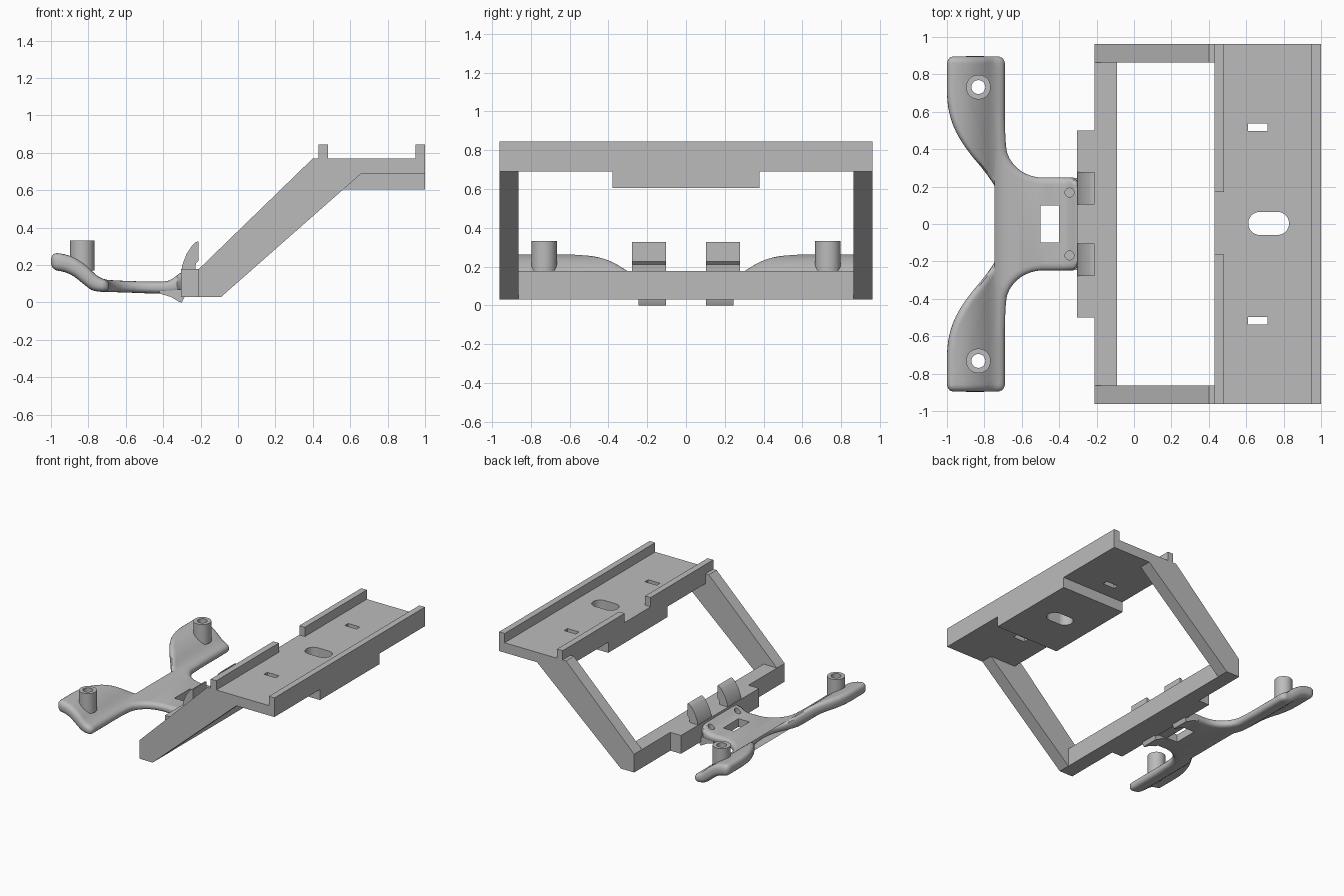
import bpy, bmesh, math
from mathutils import Vector

cube = bpy.data.objects.get("Cube")
if cube:
    bpy.data.objects.remove(cube, do_unlink=True)

grey = bpy.data.materials.new("plain_grey")
grey.use_nodes = True
GREY = (0.5, 0.5, 0.5, 1)
grey.diffuse_color = GREY
grey.node_tree.nodes["Principled BSDF"].inputs["Base Color"].default_value = GREY


def finish(name, bm, smooth=None):
    bmesh.ops.recalc_face_normals(bm, faces=bm.faces)
    mesh = bpy.data.meshes.new(name)
    bm.to_mesh(mesh)
    bm.free()
    mesh.materials.append(grey)
    ob = bpy.data.objects.new(name, mesh)
    bpy.context.collection.objects.link(ob)
    if smooth:
        shade(ob, smooth)
    return ob


def shade(ob, angle):
    bpy.ops.object.select_all(action="DESELECT")
    ob.select_set(True)
    bpy.context.view_layer.objects.active = ob
    bpy.ops.object.shade_smooth_by_angle(angle=math.radians(angle))


def prism(name, pts, lo, hi, axis="y", smooth=None):
    """Extrude a profile (xz along y, or xy along z)."""
    place = (lambda a, b, c: (a, c, b)) if axis == "y" else (lambda a, b, c: (a, b, c))
    bm = bmesh.new()
    face = bm.faces.new([bm.verts.new(place(a, b, lo)) for a, b in pts])
    new = bmesh.ops.extrude_face_region(bm, geom=[face])["geom"]
    shift = Vector(place(0, 0, hi - lo))
    bmesh.ops.translate(bm, vec=shift, verts=[v for v in new if isinstance(v, bmesh.types.BMVert)])
    return finish(name, bm, smooth)


def box(name, x0, x1, y0, y1, z0, z1):
    return prism(name, [(x0, y0), (x1, y0), (x1, y1), (x0, y1)], z0, z1, "z")


def stadium(cx, cy, half, r, n=32):
    """Circle stretched along x by a straight half length."""
    pts = []
    for i in range(n):
        c, s = math.cos(math.tau * (i + .5) / n), math.sin(math.tau * (i + .5) / n)
        pts.append((cx + math.copysign(half, c) + r * c, cy + r * s))
    return pts


def cut(ob, cutters):
    bpy.context.view_layer.objects.active = ob
    for c in cutters:
        c.hide_render = True
        mod = ob.modifiers.new("cut", "BOOLEAN")
        mod.operation, mod.solver, mod.object = "DIFFERENCE", "EXACT", c
        bpy.ops.object.modifier_apply(modifier=mod.name)
    for c in cutters:
        bpy.data.objects.remove(c, do_unlink=True)


def interp(table, x):
    for (a, p), (b, q) in zip(table, table[1:]):
        if x <= b:
            t = max(0, (x - a) / (b - a))
            return p + (q - p) * t
    return table[-1][1]


def chaikin(pts, rounds, closed):
    for _ in range(rounds):
        out = [] if closed else [pts[0]]
        for i in range(len(pts) if closed else len(pts) - 1):
            a, b = Vector(pts[i]), Vector(pts[(i + 1) % len(pts)])
            out += [a.lerp(b, .25), a.lerp(b, .75)]
        pts = out if closed else out + [pts[-1]]
    return [tuple(p) for p in pts]


# Shelf with raised rims, underside block and slots
shelf = box("shelf", .43, 1, -.963, .963, .69, .77)
block = box("shelf_block", .43, 1, -.38, .38, .605, .69)
cut(shelf, [prism("oval_cutter", stadium(.72, .003, .047, .062), .5, 1, "z")]
    + [box("slot_cutter", .61, .715, s * .517 - .021, s * .517 + .021, .5, 1) for s in (-1, 1)])
cut(block, [prism("oval_cutter", stadium(.72, .003, .047, .062), .5, 1, "z")])
box("outer_rim", .95, 1, -.963, .963, .77, .845)
box("inner_rim_back", .43, .48, .17, .963, .77, .845)
box("inner_rim_front", .43, .48, -.963, -.163, .77, .845)

# Sloping arms, crossbar and its tab
arm = [(-.21, .03), (-.09, .03), (.66, .69), (.43, .69), (.43, .77), (.40, .77), (-.21, .178)]
prism("front_arm", arm, -.963, -.863)
prism("back_arm", arm, .863, .963)
box("crossbar", -.21, -.09, -.863, .863, .03, .178)
box("crossbar_tab", -.305, -.21, -.5, .5, .03, .178)

# Forked bracket: rounded outline, bent in height along x
TOP = chaikin([(-1, .268), (-.9, .255), (-.81, .2), (-.74, .125), (-.64, .116), (-.42, .11),
               (-.36, .115), (-.3, .168), (-.25, .17)], 2, False)
BOTTOM = chaikin([(-1, .175), (-.9, .16), (-.81, .085), (-.77, .057), (-.64, .055),
                  (-.42, .046), (-.25, .046)], 2, False)
half = [(-.69, 0), (-.70, .10), (-.735, .19), (-.80, .285), (-.89, .39), (-.965, .51), (-1, .64),
        (-1, .80), (-1, .895), (-.92, .897), (-.78, .897), (-.69, .895), (-.69, .80), (-.69, .42),
        (-.665, .34), (-.60, .275), (-.52, .248), (-.45, .248), (-.25, .248)]
outline = chaikin(half + [(x, -y) for x, y in reversed(half[1:])], 2, True)


def inset(pts, d):
    out = []
    for i, p in enumerate(pts):
        a, b = Vector(pts[i - 1]), Vector(pts[(i + 1) % len(pts)])
        t = (b - a).normalized()
        # the outline runs clockwise, so inward is to the right
        out.append((p[0] + t.y * d, p[1] - t.x * d))
    return out


bm = bmesh.new()
rings = []
STEPS, R, F = 4, .035, .4
angles = [math.pi / 2 * k / STEPS for k in range(STEPS + 1)]
levels = [(R * (1 - math.sin(a)), F * (1 - math.cos(a))) for a in angles]
levels += [(d, 1 - f) for d, f in reversed(levels)]
for d, f in levels:
    rings.append([bm.verts.new((x, y, f)) for x, y in inset(outline, d)])
for low, high in zip(rings, rings[1:]):
    for i in range(len(low)):
        bm.faces.new((low[i - 1], low[i], high[i], high[i - 1]))
caps = [bm.faces.new(rings[0]), bm.faces.new(rings[-1])]
bmesh.ops.triangulate(bm, faces=caps)
for k in range(1, 30):
    bmesh.ops.bisect_plane(bm, geom=bm.verts[:] + bm.edges[:] + bm.faces[:],
                           plane_co=(-1 + .025 * k, 0, 0), plane_no=(1, 0, 0))
for v in bm.verts:
    low, high = interp(BOTTOM, v.co.x), interp(TOP, v.co.x)
    v.co.z = low + (high - low) * v.co.z
bmesh.ops.triangulate(bm, faces=bm.faces)
bracket = finish("forked_bracket", bm)
cut(bracket, [box("window_cutter", -.5, -.402, -.098, .098, -.1, .4)]
    + [prism("bore_cutter", stadium(-.832, s * .732, 0, .037), 0, .5, "z") for s in (-1, 1)]
    + [prism("dimple_cutter", stadium(-.345, s * .168, 0, .024), .07, .5, "z") for s in (-1, 1)])
shade(bracket, 35)

# Posts, clips and toes, one of each on both sides
hook = [(-.305, .15), (-.298, .2), (-.275, .26), (-.245, .305), (-.225, .323), (-.21, .327),
        (-.21, .225), (-.225, .21), (-.232, .15)]
toe = [(-.42, .048), (-.36, .03), (-.312, .002), (-.3, 0), (-.285, .03), (-.285, .07), (-.42, .07)]
for side, s in (("front", -1), ("back", 1)):
    post = prism(side + "_post", stadium(-.832, s * .732, 0, .066), .17, .332, "z")
    cut(post, [prism("bore_cutter", stadium(-.832, s * .732, 0, .037), 0, .5, "z")])
    shade(post, 35)
    lo, hi = sorted((s * .103, s * .278))
    prism(side + "_clip", hook, lo, hi, smooth=30)
    lo, hi = sorted((s * .103, s * .245))
    prism(side + "_toe", toe, lo, hi, smooth=30)
